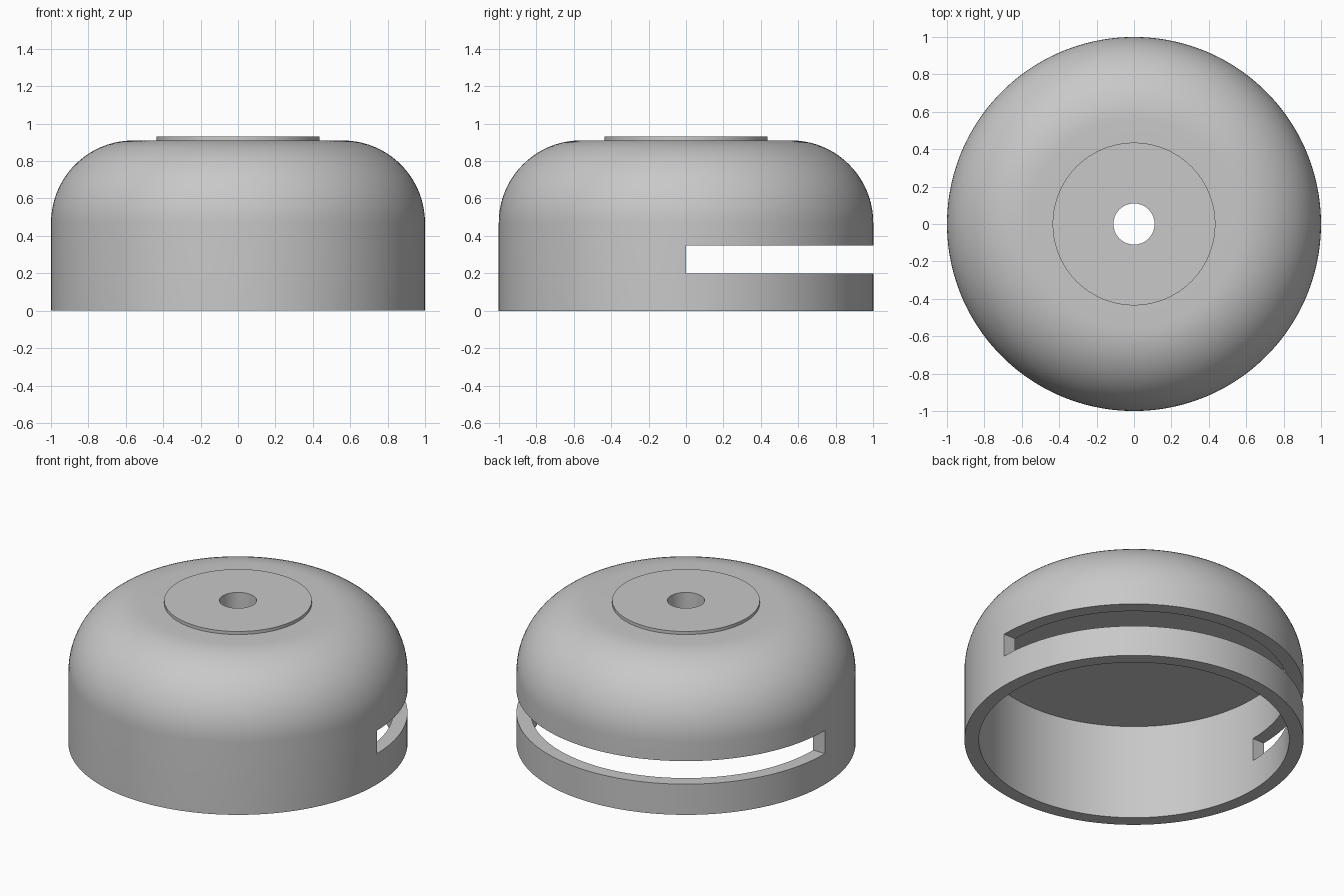
import bpy, bmesh
from math import sin, cos, pi, tau, radians

if "Cube" in bpy.data.objects:
    bpy.data.objects.remove(bpy.data.objects["Cube"], do_unlink=True)

SEGMENTS = 128
OUTER, INNER, HOLE, PAD = 1.0, 0.915, 0.11, 0.435
CEILING, SHOULDER_TOP, TOP = 0.62, 0.91, 0.93
FILLET = 0.44
SLOT_LOW, SLOT_HIGH = 0.20, 0.35

grey = bpy.data.materials.new("plain grey")
grey.use_nodes = True
colour = (0.58, 0.58, 0.58, 1)
grey.diffuse_color = colour
grey.node_tree.nodes["Principled BSDF"].inputs["Base Color"].default_value = colour


def add_object(name, bm):
    bmesh.ops.recalc_face_normals(bm, faces=bm.faces)
    mesh = bpy.data.meshes.new(name)
    bm.to_mesh(mesh)
    bm.free()
    mesh.materials.append(grey)
    obj = bpy.data.objects.new(name, mesh)
    bpy.context.collection.objects.link(obj)
    return obj


def lathe(name, profile):
    """Revolve a closed (radius, height) outline about z."""
    bm = bmesh.new()
    start = pi / SEGMENTS
    verts = [bm.verts.new((r * cos(start), r * sin(start), z)) for r, z in profile]
    edges = [bm.edges.new((a, b)) for a, b in zip(verts, verts[1:] + verts[:1])]
    bmesh.ops.spin(bm, geom=verts + edges, cent=(0, 0, 0), axis=(0, 0, 1),
                   angle=tau, steps=SEGMENTS, use_merge=True)
    bmesh.ops.remove_doubles(bm, verts=bm.verts, dist=1e-5)
    return add_object(name, bm)


# Domed cap: hollow cup, rounded shoulder, raised round pad, central bore
steps = 20
shoulder = [(OUTER - FILLET + FILLET * cos(a), SHOULDER_TOP - FILLET + FILLET * sin(a))
            for a in (pi / 2 * i / steps for i in range(steps + 1))]
outline = [(HOLE, CEILING), (INNER, CEILING), (INNER, 0), (OUTER, 0)]
outline += shoulder
outline += [(PAD, SHOULDER_TOP), (PAD, TOP), (HOLE, TOP)]
cap = lathe("domed_cap", outline)

# Slot through the rear half of the wall
bm = bmesh.new()
bmesh.ops.create_cube(bm, size=1)
bmesh.ops.scale(bm, vec=(2.4, 1.2, SLOT_HIGH - SLOT_LOW), verts=bm.verts)
bmesh.ops.translate(bm, vec=(0, 0.6, (SLOT_HIGH + SLOT_LOW) / 2), verts=bm.verts)
cutter = add_object("slot_cutter", bm)
cutter.hide_render = True

cut = cap.modifiers.new("rear_slot", "BOOLEAN")
cut.operation = "DIFFERENCE"
cut.solver = "EXACT"
cut.object = cutter

bpy.ops.object.select_all(action="DESELECT")
cap.select_set(True)
bpy.context.view_layer.objects.active = cap
bpy.ops.object.modifier_apply(modifier=cut.name)
bpy.data.objects.remove(cutter, do_unlink=True)

# Smooth curves, crisp rims
bpy.ops.object.shade_smooth_by_angle(angle=radians(30))
